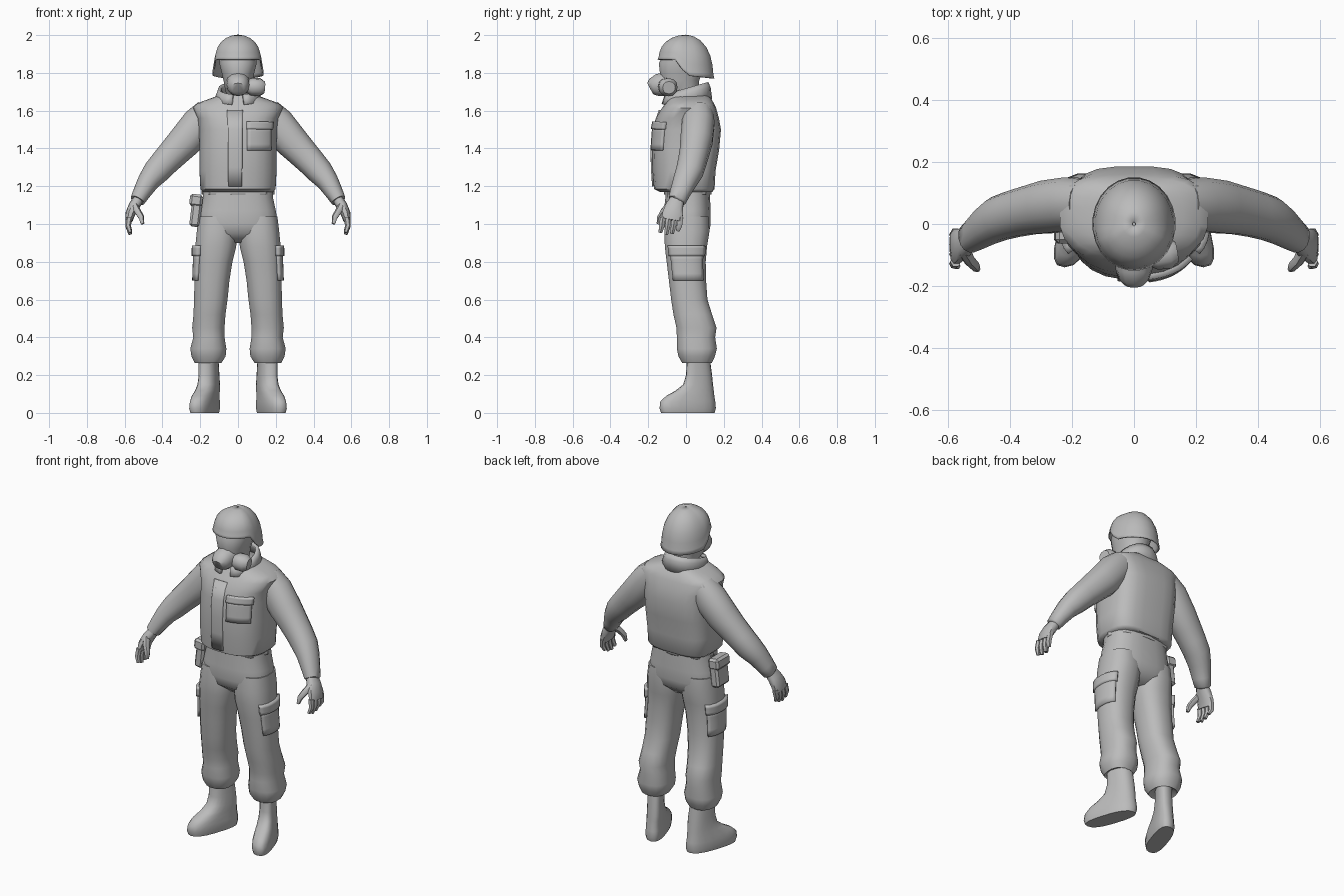
import bpy, bmesh, math
from mathutils import Vector

cube = bpy.data.objects.get("Cube")
if cube:
    bpy.data.objects.remove(cube)

grey = bpy.data.materials.new("plain_grey")
grey.use_nodes = True
GREY = (0.5, 0.5, 0.5, 1)
grey.diffuse_color = GREY
grey.node_tree.nodes["Principled BSDF"].inputs["Base Color"].default_value = GREY


def finish(name, rows, closed=True, caps=True, mirror=False, thick=0, angle=50):
    """Skin a list of point rows into a smooth shaded object."""
    bm = bmesh.new()
    grid = [[bm.verts.new(p) for p in row] for row in rows]
    n = len(rows[0])
    for low, high in zip(grid, grid[1:]):
        for i in range(n if closed else n - 1):
            j = (i + 1) % n
            bm.faces.new((low[i], low[j], high[j], high[i]))
    if caps:
        bm.faces.new(grid[0])
        bm.faces.new(grid[-1])
    bmesh.ops.recalc_face_normals(bm, faces=bm.faces)
    mesh = bpy.data.meshes.new(name)
    bm.to_mesh(mesh)
    bm.free()
    return dress(name, mesh, mirror, thick, angle)


def dress(name, mesh, mirror=False, thick=0, angle=50):
    ob = bpy.data.objects.new(name, mesh)
    bpy.context.collection.objects.link(ob)
    mesh.materials.append(grey)
    bpy.ops.object.select_all(action='DESELECT')
    ob.select_set(True)
    bpy.context.view_layer.objects.active = ob
    bpy.ops.object.shade_smooth_by_angle(angle=math.radians(angle))
    if thick:
        solid = ob.modifiers.new("Thickness", 'SOLIDIFY')
        solid.thickness = thick
        solid.offset = 0
    if mirror:
        ob.modifiers.new("Mirror", 'MIRROR')
    return ob


def power(v, p):
    return math.copysign(abs(v) ** (2 / p), v)


def ring_point(ring, deg, front=2.2, back=2.2, grow=0, shear=0):
    """Point on a rounded horizontal section (z, centre x, half width, y0, y1)."""
    z, cx, rx, y0, y1 = ring
    a = math.radians(deg)
    p = front if math.sin(a) < 0 else back
    y = (y0 + y1) / 2 + ((y1 - y0) / 2 + grow) * power(math.sin(a), p)
    x = cx + (rx + grow) * power(math.cos(a), p) - shear * (y - 0.07)
    return Vector((x, y, z))


def loft(name, rings, n=16, mirror=False, **shape):
    rows = [[ring_point(r, 360 * (i + 0.5) / n, **shape) for i in range(n)] for r in rings]
    return finish(name, rows, mirror=mirror)


def section(rings, z):
    for a, b in zip(rings, rings[1:]):
        if min(a[0], b[0]) <= z <= max(a[0], b[0]):
            f = (z - a[0]) / (b[0] - a[0])
            return [u + (v - u) * f for u, v in zip(a, b)]


def patch(name, rings, a0, a1, z0, z1, thick, mirror=False, **shape):
    """A raised panel following part of a lofted surface."""
    rows = [[ring_point(section(rings, z0 + (z1 - z0) * k / 4), a0 + (a1 - a0) * i / 8, **shape)
             for i in range(9)] for k in range(5)]
    return finish(name, rows, False, False, mirror, thick, 35)


def tube(name, path, n=12, ref=(0, 1, 0), mirror=False, p=2.2):
    """Skin a path of (x, y, z, half width, half depth along ref)."""
    pts = [Vector(q[:3]) for q in path]
    rows = []
    for i, q in enumerate(path):
        t = (pts[min(i + 1, len(pts) - 1)] - pts[max(i - 1, 0)]).normalized()
        v = Vector(ref)
        v = (v - t * v.dot(t)).normalized()
        u = v.cross(t)
        angs = [math.tau * k / n for k in range(n)]
        rows.append([pts[i] + u * q[3] * power(math.cos(a), p) + v * q[4] * power(math.sin(a), p)
                     for a in angs])
    return finish(name, rows, mirror=mirror)


def box(name, centre, size, bevel=0.012, tilt=0):
    bm = bmesh.new()
    bmesh.ops.create_cube(bm, size=1)
    for v in bm.verts:
        v.co = Vector(c * s for c, s in zip(v.co, size))
    bmesh.ops.bevel(bm, geom=bm.edges[:], offset=bevel, segments=1, affect='EDGES')
    mesh = bpy.data.meshes.new(name)
    bm.to_mesh(mesh)
    bm.free()
    ob = dress(name, mesh, angle=30)
    ob.location = centre
    ob.rotation_euler.y = tilt
    return ob


# Trousers: hips, legs with gathered cuffs, cargo pockets, belt
hips = [(1.24, 0, .185, -.11, .125), (1.14, 0, .187, -.11, .128), (1.07, 0, .202, -.118, .132),
        (1.0, 0, .213, -.118, .132), (.95, 0, .205, -.108, .122), (.9, 0, .1, -.05, .07)]
loft("hips", hips, 20, front=2.6, back=2.6)
patch("belt", hips, -180, 180, 1.155, 1.195, .014, front=2.6, back=2.6)
legs = [(1.04, .11, .1, -.108, .122), (.96, .111, .109, -.116, .126), (.88, .118, .11, -.114, .113),
        (.8, .128, .1, -.104, .106), (.7, .138, .094, -.092, .108), (.6, .144, .09, -.08, .115),
        (.52, .151, .086, -.068, .14), (.45, .157, .087, -.052, .163), (.4, .154, .084, -.05, .156),
        (.34, .157, .097, -.05, .165), (.3, .156, .092, -.042, .155), (.265, .158, .072, -.022, .138),
        (.28, .157, .05, 0, .125)]
loft("trouser_legs", legs, 16, mirror=True, front=2.4, back=2.4)
patch("cargo_pockets", legs[:7], -42, 48, .7, .85, .022, mirror=True, front=2.4, back=2.4)
patch("cargo_flaps", legs[:7], -46, 52, .83, .885, .034, mirror=True, front=2.4, back=2.4)

# Boots with toes turned out
boots = [(.3, .155, .046, .005, .125), (.2, .153, .047, .0, .138), (.15, .153, .05, -.015, .143),
         (.118, .154, .052, -.055, .147), (.09, .156, .055, -.105, .15), (.06, .156, .058, -.136, .155),
         (.025, .157, .06, -.14, .158), (0, .157, .055, -.132, .152)]
loft("boots", boots, 18, mirror=True, front=2.6, back=2.6, shear=.32)

# Vest with overhanging shoulders
vest = [(1.17, 0, .185, -.14, .14), (1.185, 0, .2, -.17, .152), (1.28, 0, .205, -.178, .157),
        (1.39, 0, .206, -.18, .176), (1.5, 0, .207, -.172, .186), (1.56, 0, .214, -.16, .175),
        (1.615, 0, .24, -.128, .16), (1.64, 0, .215, -.11, .148), (1.66, 0, .16, -.1, .135),
        (1.685, 0, .09, -.085, .115)]
style = dict(front=2.4, back=3.4)
loft("vest", vest, 24, **style)
patch("vest_front_flap", vest, -101, -86, 1.2, 1.6, .016, **style)
patch("chest_pocket", vest, -80, -38, 1.39, 1.52, .022, **style)
patch("chest_pocket_flap", vest, -81, -36, 1.5, 1.54, .034, **style)

# Standing collar, open in a V at the throat
collar = []
for z, rx, y0, y1, rise in ((1.645, .12, -.125, .13, .1), (1.69, .105, -.115, .122, .25),
                            (1.715, .095, -.108, .11, .3)):
    row = []
    for i in range(19):
        pt = ring_point((z, 0, rx, y0, y1), -76 + 332 * i / 18)
        pt.z += rise * pt.y
        row.append(pt)
    collar.append(row)
finish("collar", collar, False, False, thick=.018)

# Sleeves and wrists
tube("sleeves", [(.15, .065, 1.585, .085, .08), (.205, .065, 1.53, .094, .088),
                 (.28, .055, 1.44, .09, .087), (.335, .045, 1.383, .082, .08),
                 (.39, .032, 1.325, .075, .076), (.435, .018, 1.275, .07, .073),
                 (.475, -.006, 1.225, .058, .064), (.51, -.032, 1.165, .047, .054),
                 (.532, -.047, 1.125, .04, .048), (.535, -.05, 1.12, .03, .035)],
     14, mirror=True)

# Hands: palm, fingers, thumb
tube("palms", [(.525, -.045, 1.135, .028, .036), (.55, -.06, 1.095, .03, .048),
               (.57, -.07, 1.055, .026, .056), (.577, -.076, 1.02, .02, .056)], 10, mirror=True, p=2.6)
for k, tip in enumerate((.955, .945, .95, .965)):
    y = -.122 + .031 * k
    tube("finger", [(.576, y, 1.035, .017, .017), (.582, y - .006, .99, .015, .016),
                    (.57, y - .014, tip, .01, .011)], 6, mirror=True)
tube("thumbs", [(.55, -.085, 1.1, .02, .022), (.53, -.12, 1.065, .018, .018),
                (.512, -.138, 1.035, .016, .016), (.505, -.146, 1.0, .009, .01)], 7, mirror=True)

# Head and breathing mask
loft("masked_head", [(1.6, 0, .06, -.05, .08), (1.675, 0, .058, -.065, .07), (1.705, 0, .068, -.12, .066),
                     (1.76, 0, .078, -.138, .072), (1.8, 0, .088, -.14, .085),
                     (1.85, 0, .1, -.146, .1), (1.9, 0, .1, -.12, .1)], 16)
tube("mask_snout", [(0, -.09, 1.745, .064, .062), (0, -.145, 1.735, .06, .06),
                    (0, -.175, 1.725, .05, .048), (0, -.19, 1.717, .034, .033)], 12, ref=(0, 0, 1))
tube("mask_filter", [(.04, -.105, 1.73, .03, .03), (.07, -.1, 1.727, .048, .046),
                     (.115, -.094, 1.724, .05, .048), (.138, -.09, 1.722, .034, .033)], 12, ref=(0, 0, 1))

# Helmet: dome whose rim drops behind the brow
dome = []
for f, scale in ((0, 1.04), (.1, 1), (.3, .97), (.52, .89), (.72, .74), (.87, .53), (.96, .29), (1, .04)):
    row = []
    for i in range(24):
        a = math.tau * (i + .5) / 24
        x, y = .126 * math.cos(a), .142 * math.sin(a)
        s = min(1, max(0, (.01 - y) / .07))
        rim = 1.787 - .12 * max(y, 0) + .083 * s * s * (3 - 2 * s)
        row.append(Vector((x * scale, y * scale, rim + (1.998 - rim) * f)))
    dome.append(row)
finish("helmet", dome, caps=False, thick=.008)

# Hip pouch
box("hip_pouch", (-.222, .0, 1.065), (.055, .115, .16), tilt=.12)
box("hip_pouch_flap", (-.222, .0, 1.125), (.068, .125, .065), tilt=.12)
